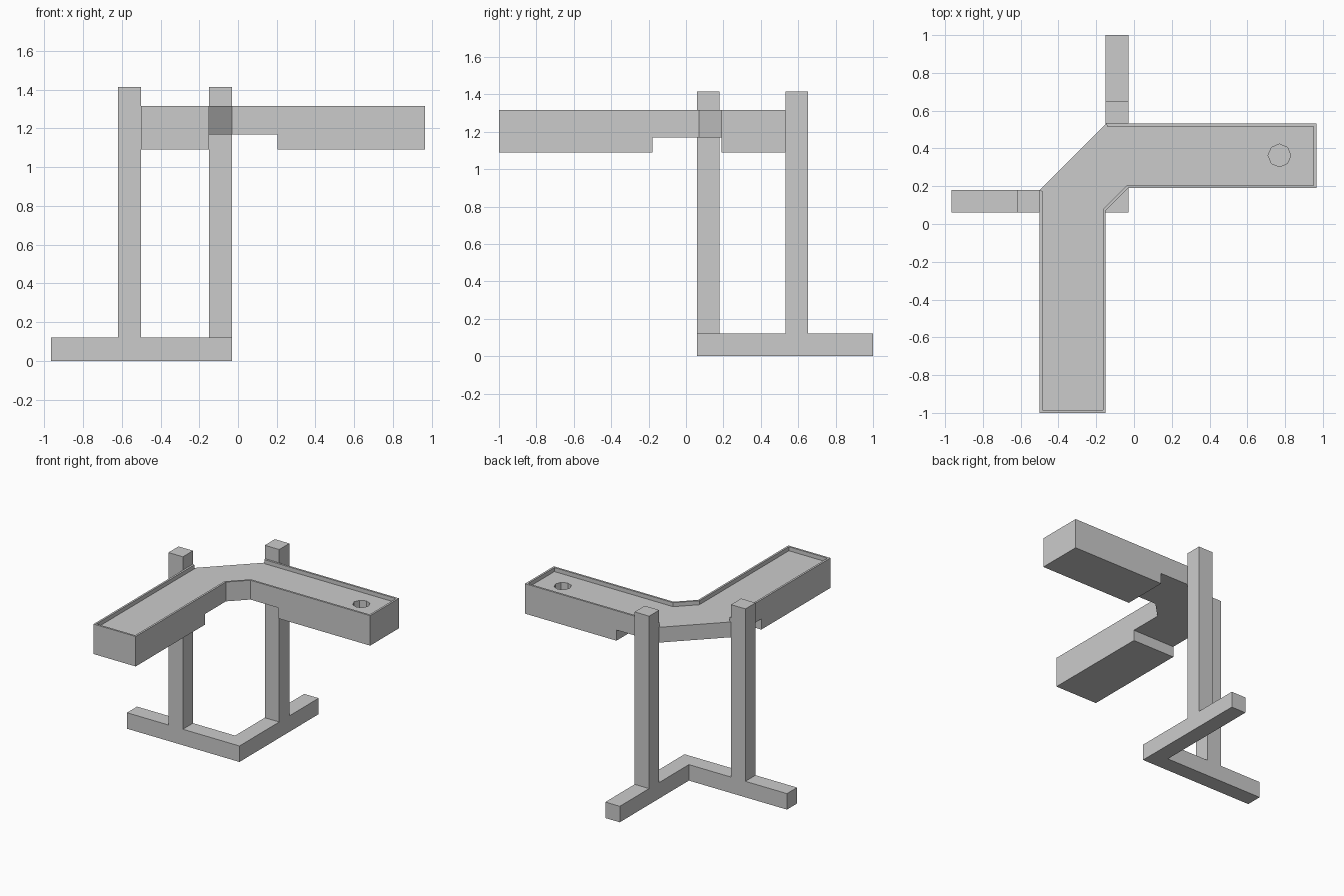
import bpy, bmesh, math
from mathutils import Vector

if "Cube" in bpy.data.objects:
    bpy.data.objects.remove(bpy.data.objects["Cube"])


def prism(name, base, direction):
    """Extrude a flat outline of 3D points along a direction into a closed solid."""
    bm = bmesh.new()
    face = bm.faces.new([bm.verts.new(p) for p in base])
    ext = bmesh.ops.extrude_face_region(bm, geom=[face], use_keep_orig=True)
    moved = [g for g in ext["geom"] if isinstance(g, bmesh.types.BMVert)]
    bmesh.ops.translate(bm, verts=moved, vec=Vector(direction))
    bmesh.ops.recalc_face_normals(bm, faces=bm.faces)
    mesh = bpy.data.meshes.new(name)
    bm.to_mesh(mesh)
    bm.free()
    obj = bpy.data.objects.new(name, mesh)
    bpy.context.collection.objects.link(obj)
    return obj


def slab(name, outline, z0, z1):
    return prism(name, [(x, y, z0) for x, y in outline], (0, 0, z1 - z0))


def cut(obj, cutter):
    """Subtract a cutter, bake the result and remove the cutter."""
    mod = obj.modifiers.new("cut", 'BOOLEAN')
    mod.operation = 'DIFFERENCE'
    mod.solver = 'EXACT'
    mod.object = cutter
    cutter.hide_render = True
    dg = bpy.context.evaluated_depsgraph_get()
    dg.update()
    mesh = bpy.data.meshes.new_from_object(obj.evaluated_get(dg))
    obj.modifiers.clear()
    obj.data = mesh
    bpy.data.objects.remove(cutter)


BOTTOM, THIN, FLOOR, TOP = 1.09, 1.17, 1.285, 1.315
T = 0.12          # square bar thickness
POST_TOP = 1.415

# Angled counter: two arms joined by a chamfered corner
counter = slab("counter", [(-0.5, -1), (-0.15, -1), (-0.15, 0.07), (-0.03, 0.19),
                           (0.965, 0.19), (0.965, 0.532), (-0.148, 0.532), (-0.5, 0.18)],
               BOTTOM, TOP)

# Thinner underside at the corner
cut(counter, slab("corner_cutter", [(-0.7, -0.18), (0.205, -0.18), (0.205, 0.7), (-0.7, 0.7)],
                  BOTTOM - 0.1, THIN))

# Shallow tray, open along the outer diagonal
r = 0.015
m = r * math.tan(math.pi / 8)
cut(counter, slab("tray_cutter", [
    (-0.5 + r, -1 + r), (-0.15 - r, -1 + r), (-0.15 - r, 0.07 + m), (-0.03 - m, 0.19 + r),
    (0.965 - r, 0.19 + r), (0.965 - r, 0.532 - r), (-0.148 + m, 0.532 - r),
    (-0.148 - m, 0.532 + r), (-0.5 - r, 0.18 + m), (-0.5 + r, 0.18 - m)],
    FLOOR, TOP + 0.1))

# Blind octagonal cup hole
cut(counter, slab("hole_cutter", [(0.77 + 0.06 * math.cos(i * math.pi / 4),
                                   0.363 + 0.06 * math.sin(i * math.pi / 4)) for i in range(8)],
                  FLOOR - 0.1, TOP + 0.1))


def tee(a, b, p):
    """Foot bar from a to b with a post starting at p, as (distance, height)."""
    return [(a, 0), (b, 0), (b, T), (p + T, T), (p + T, POST_TOP), (p, POST_TOP), (p, T), (a, T)]


# Two T-shaped stands whose feet meet in an L
prism("left_stand", [(u, 0.06, z) for u, z in tee(-0.965, -0.03, -0.62)], (0, T, 0))
prism("back_stand", [(-0.15, u, z) for u, z in tee(0.18, 1.0, 0.532)], (T, 0, 0))
